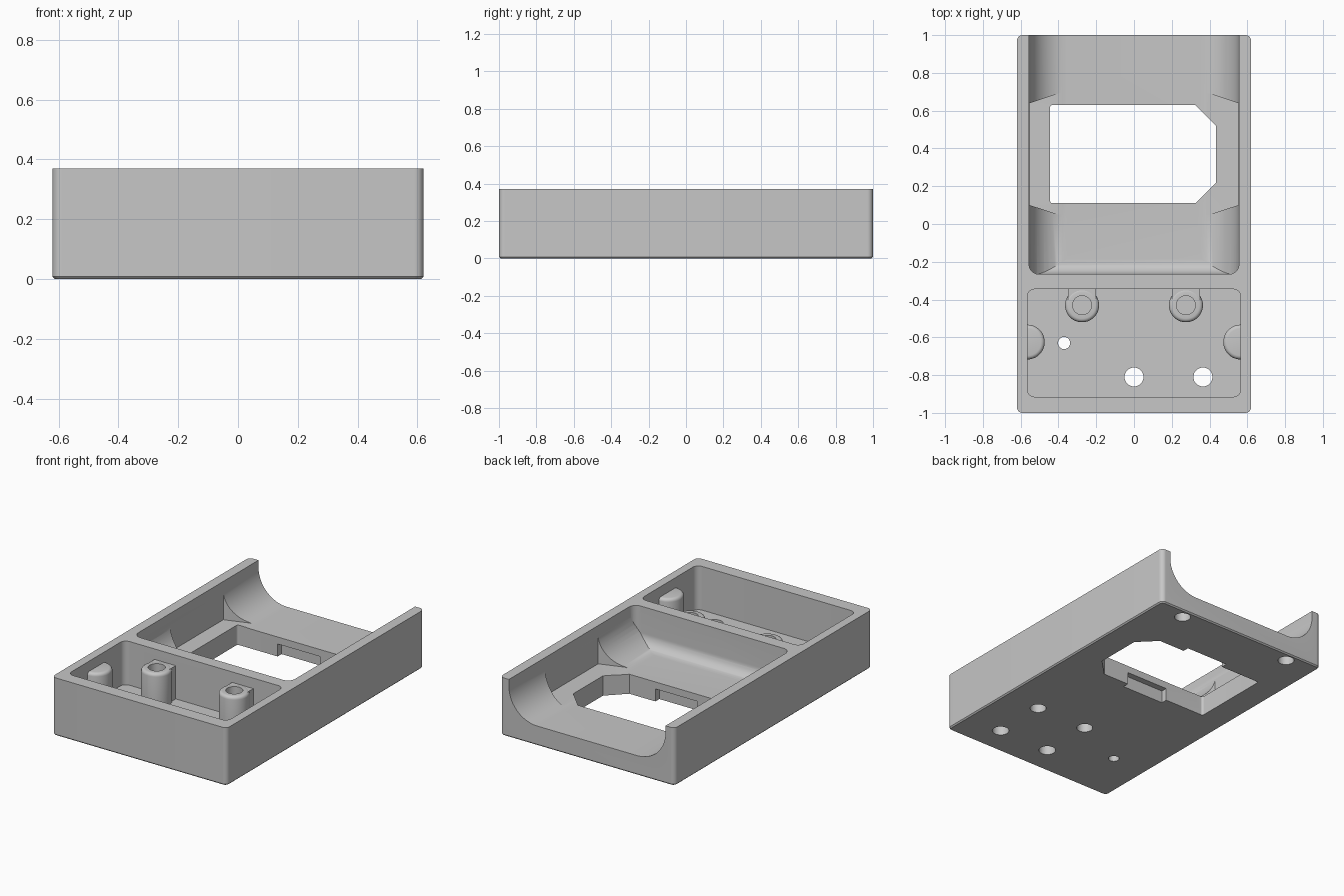
import bpy, bmesh, math
from mathutils import Vector

if "Cube" in bpy.data.objects:
    bpy.data.objects.remove(bpy.data.objects["Cube"])

grey = bpy.data.materials.new("plain grey")
grey.use_nodes = True
colour = (0.57, 0.57, 0.57, 1)
grey.diffuse_color = colour
grey.node_tree.nodes["Principled BSDF"].inputs["Base Color"].default_value = colour


def rounded(corners, steps=12):
    """Polygon from (u, v, radius) corners, each rounded with an arc."""
    out = []
    n = len(corners)
    for i, (u, v, r) in enumerate(corners):
        p = Vector((u, v))
        if not r:
            out.append(p)
            continue
        a = (Vector(corners[i - 1][:2]) - p).normalized()
        b = (Vector(corners[(i + 1) % n][:2]) - p).normalized()
        half = a.angle(b) / 2
        centre = p + (a + b).normalized() * (r / math.sin(half))
        start = (p + a * (r / math.tan(half)) - centre).normalized()
        end = (p + b * (r / math.tan(half)) - centre).normalized()
        for k in range(steps + 1):
            out.append(centre + start.slerp(end, k / steps).normalized() * r)
    return out


def rect(u0, u1, v0, v1, r=0):
    return [(u0, v0, r), (u1, v0, r), (u1, v1, r), (u0, v1, r)]


def prism(name, corners, low, high, axis="z", bevel_z=None, bevel=0, segments=1):
    """Extrude an outline along an axis, optionally bevelling the rim at one height."""
    place = {"z": lambda u, v, w: (u, v, w),
             "y": lambda u, v, w: (u, w, v),
             "x": lambda u, v, w: (w, u, v)}[axis]
    bm = bmesh.new()
    face = bm.faces.new([bm.verts.new(place(p.x, p.y, low)) for p in rounded(corners)])
    grown = bmesh.ops.extrude_face_region(bm, geom=[face])["geom"]
    shift = Vector(place(0, 0, high - low))
    bmesh.ops.translate(bm, vec=shift, verts=[g for g in grown if isinstance(g, bmesh.types.BMVert)])
    bmesh.ops.recalc_face_normals(bm, faces=bm.faces)
    if bevel:
        rim = [e for e in bm.edges if all(abs(v.co.z - bevel_z) < 1e-5 for v in e.verts)]
        bmesh.ops.bevel(bm, geom=rim, offset=bevel, segments=segments, profile=0.5, affect="EDGES")
    mesh = bpy.data.meshes.new(name)
    bm.to_mesh(mesh)
    bm.free()
    mesh.materials.append(grey)
    ob = bpy.data.objects.new(name, mesh)
    bpy.context.collection.objects.link(ob)
    return ob


def disc(name, x, y, r, low, high, **kw):
    return prism(name, rect(x - r, x + r, y - r, y + r, r * 0.99), low, high, **kw)


def combine(target, tool, operation="DIFFERENCE"):
    mod = target.modifiers.new("combine", "BOOLEAN")
    mod.operation, mod.object, mod.solver = operation, tool, "EXACT"
    bpy.context.view_layer.objects.active = target
    bpy.ops.object.modifier_apply(modifier=mod.name)
    bpy.data.objects.remove(tool)


HEIGHT, FLOOR, TRAY = 0.37, 0.125, 0.09

# Main block with a small bottom chamfer
body = prism("tray_body", rect(-0.62, 0.62, -1, 1, 0.03), 0, HEIGHT, bevel_z=0, bevel=0.008)

# Rear bay: coved sides, coved front end, rounded corners, open at the back
bay = prism("bay_cutter", [(-0.555, FLOOR, 0.2), (0.555, FLOOR, 0.2), (0.555, 0.6, 0), (-0.555, 0.6, 0)],
            -0.5, 1.2, axis="y")
end = prism("bay_end", [(-0.265, FLOOR, 0.08), (1.1, FLOOR - 0.0001, 0), (1.1, 0.5, 0), (-0.265, 0.5, 0)],
            -0.8, 0.8, axis="x")
plan = prism("bay_plan", [(-0.555, -0.265, 0.05), (0.555, -0.265, 0.05), (0.555, 1.15, 0), (-0.555, 1.15, 0)],
             0, 0.7)
combine(bay, end, "INTERSECT")
combine(bay, plan, "INTERSECT")
combine(body, bay)

# Flared relief cut into the coves beside the window
relief = [(-0.552, 0.1), (-0.4, 0.05), (0.4, 0.05), (0.552, 0.1),
          (0.552, 0.64), (0.4, 0.69), (-0.4, 0.69), (-0.552, 0.64)]
combine(body, prism("relief_cutter", [(u, v, 0) for u, v in relief], FLOOR + 0.002, 0.5))

# Window with two clipped corners and hidden clip slots underneath
window = [(-0.445, 0.11, 0.015), (0.325, 0.11, 0), (0.435, 0.22, 0),
          (0.435, 0.52, 0), (0.325, 0.63, 0), (-0.445, 0.63, 0.015)]
combine(body, prism("window_cutter", window, -0.1, 0.3))
for y in (0.11, 0.63):
    combine(body, prism("slot_cutter", rect(-0.16, 0.14, y - 0.04, y + 0.04), -0.1, 0.08))

# Front compartment
combine(body, prism("tray_cutter", rect(-0.565, 0.565, -0.915, -0.345, 0.04), TRAY, 0.6))

# Screw posts joined to the dividing wall, and side bosses
TOP = 0.305
for side in (-1, 1):
    x = side * 0.275
    post = disc("screw_post", x, -0.43, 0.09, TRAY - 0.02, TOP, bevel_z=TOP, bevel=0.02, segments=4)
    combine(post, prism("post_neck", rect(x - 0.075, x + 0.075, -0.43, -0.32), TRAY - 0.02, TOP - 0.002), "UNION")
    combine(post, disc("post_hole", x, -0.43, 0.05, 0.14, 0.5))
    combine(body, post, "UNION")
    boss = disc("side_boss", side * 0.565, -0.625, 0.092, TRAY - 0.02, TOP, bevel_z=TOP, bevel=0.02, segments=4)
    combine(boss, prism("boss_trim", rect(-0.6, 0.6, -0.8, -0.4), 0, 0.5), "INTERSECT")
    combine(body, boss, "UNION")

# Through holes in the compartment floor
for x, y, r in ((0, -0.81, 0.05), (0.365, -0.81, 0.05), (-0.37, -0.63, 0.032)):
    combine(body, disc("hole_cutter", x, y, r, -0.1, 0.2))

# Blind sockets in the underside
for x, y in ((0, -0.46), (0.365, -0.46), (-0.405, 0.935), (0.405, 0.935)):
    combine(body, disc("socket_cutter", x, y, 0.048, -0.1, 0.065))

bpy.ops.object.select_all(action="DESELECT")
body.select_set(True)
bpy.context.view_layer.objects.active = body
bpy.ops.object.shade_smooth_by_angle(angle=math.radians(30))
